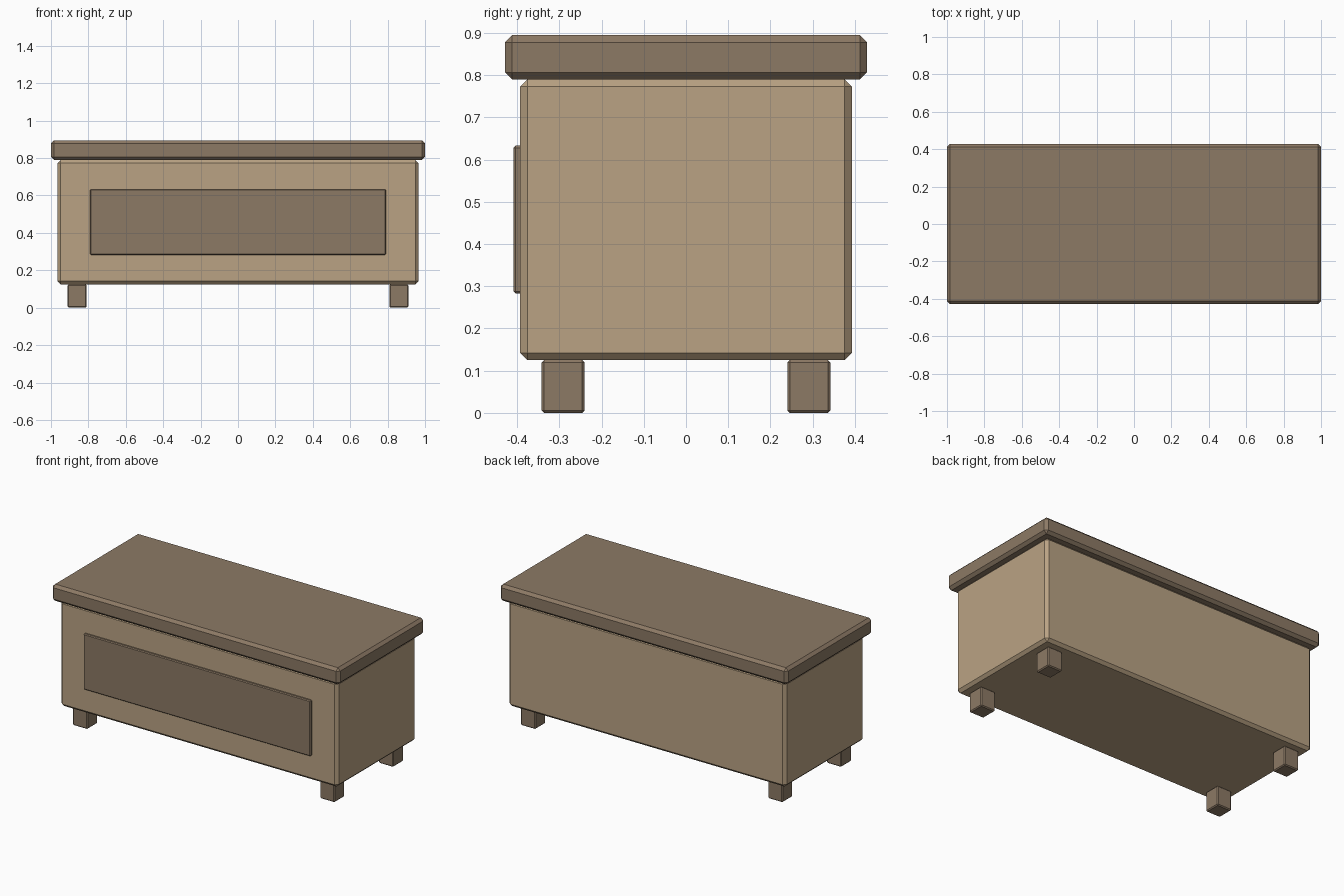
import bpy
import bmesh
from mathutils import Vector

cube = bpy.data.objects.get("Cube")
if cube:
    bpy.data.objects.remove(cube, do_unlink=True)


def make_material(name, rgb):
    mat = bpy.data.materials.new(name)
    mat.use_nodes = True
    mat.diffuse_color = (*rgb, 1)
    mat.node_tree.nodes["Principled BSDF"].inputs["Base Color"].default_value = (*rgb, 1)
    return mat


light_wood = make_material("light wood", (0.49, 0.365, 0.23))
dark_wood = make_material("dark wood", (0.265, 0.193, 0.13))


def chamfered_box(name, low, high, chamfer, material):
    """Flat-shaded box between two corners, with every edge chamfered."""
    low, high = Vector(low), Vector(high)
    size, centre = high - low, (low + high) / 2
    bm = bmesh.new()
    bmesh.ops.create_cube(bm, size=1)
    for v in bm.verts:
        v.co = v.co * size
    bmesh.ops.bevel(bm, geom=bm.edges[:], offset=chamfer, segments=1,
                    affect='EDGES', profile=0.5)
    mesh = bpy.data.meshes.new(name)
    bm.to_mesh(mesh)
    bm.free()
    mesh.materials.append(material)
    obj = bpy.data.objects.new(name, mesh)
    obj.location = centre
    bpy.context.collection.objects.link(obj)
    return obj


# Chest body and overhanging lid
chamfered_box("chest_body", (-0.965, -0.393, 0.125), (0.965, 0.393, 0.79), 0.017, light_wood)
chamfered_box("lid", (-1, -0.429, 0.79), (1, 0.429, 0.895), 0.017, dark_wood)

# Raised panel on the front
chamfered_box("front_panel", (-0.79, -0.409, 0.283), (0.79, -0.375, 0.633), 0.005, dark_wood)

# Four feet
for x, side in ((0.86, "left"), (-0.86, "right")):
    for y, end in ((-0.291, "front"), (0.291, "back")):
        chamfered_box(f"{end}_{side}_foot", (x - 0.051, y - 0.051, 0),
                      (x + 0.051, y + 0.051, 0.125), 0.006, dark_wood)
